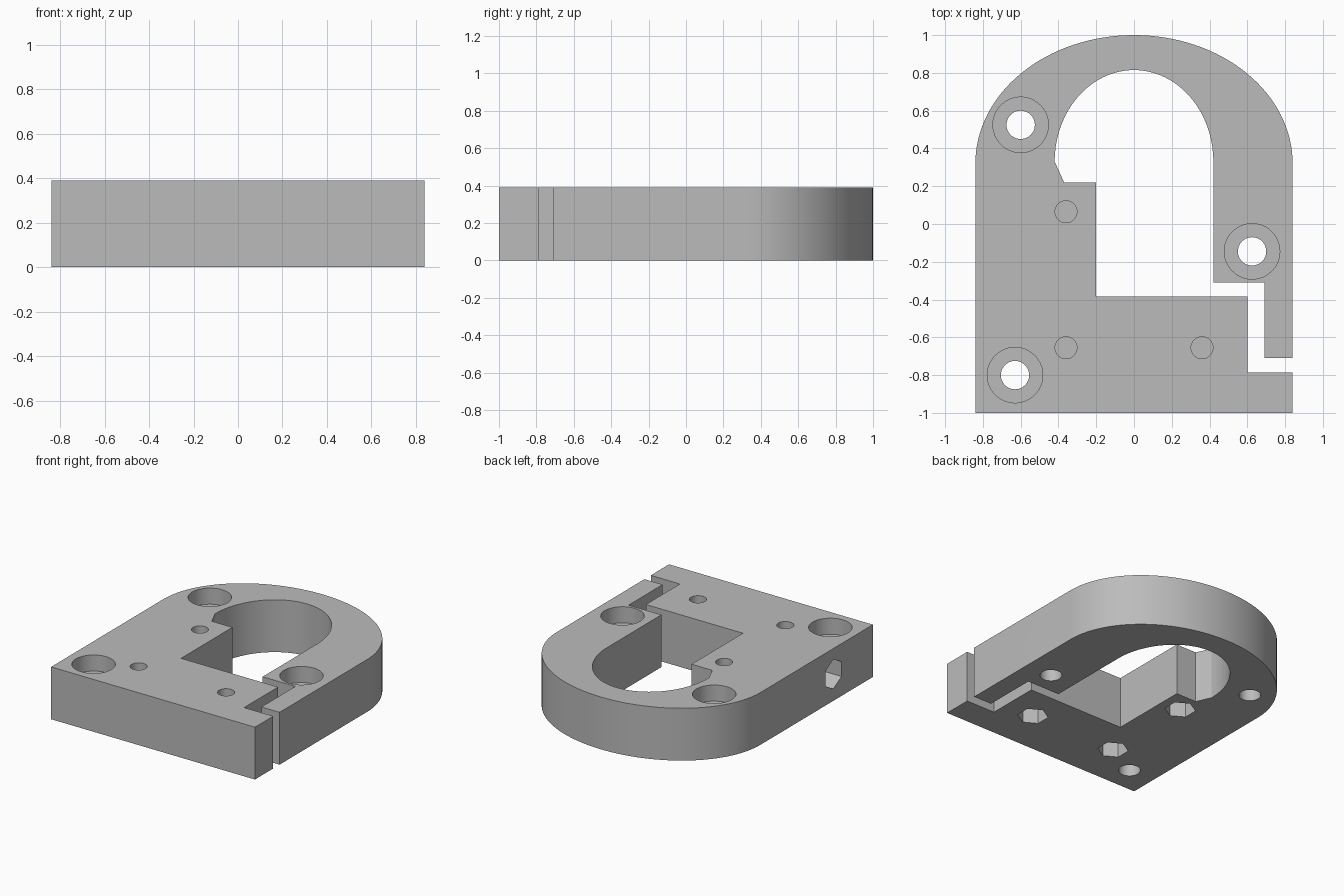
import bpy
import bmesh
from math import sin, cos, pi, radians
from mathutils import Matrix

cube = bpy.data.objects.get("Cube")
if cube:
    bpy.data.objects.remove(cube, do_unlink=True)

HEIGHT = 0.39

grey = bpy.data.materials.new("plain_grey")
grey.use_nodes = True
grey.diffuse_color = (0.5, 0.5, 0.5, 1)
grey.node_tree.nodes["Principled BSDF"].inputs["Base Color"].default_value = (0.5, 0.5, 0.5, 1)


def make_object(name, bm):
    mesh = bpy.data.meshes.new(name)
    bmesh.ops.recalc_face_normals(bm, faces=bm.faces)
    bm.to_mesh(mesh)
    bm.free()
    mesh.materials.append(grey)
    obj = bpy.data.objects.new(name, mesh)
    bpy.context.collection.objects.link(obj)
    return obj


def arch(rx, ry, base, steps=64):
    """Half ellipse from right to left."""
    return [(rx * cos(pi * i / steps), base + ry * sin(pi * i / steps)) for i in range(steps + 1)]


# Clamp body: arched plate with a stepped opening and a clamping slot
outline = [(-0.84, -1), (0.84, -1), (0.84, -0.785), (0.6, -0.785), (0.6, -0.385),
           (-0.2, -0.385), (-0.2, 0.22), (-0.37, 0.22)]
outline += arch(0.42, 0.485, 0.33)[::-1]
outline += [(0.42, -0.31), (0.69, -0.31), (0.69, -0.71), (0.84, -0.71)]
outline += arch(0.84, 0.68, 0.32)

bm = bmesh.new()
base = bm.faces.new([bm.verts.new((x, y, 0)) for x, y in outline])
extruded = bmesh.ops.extrude_face_region(bm, geom=[base])
top_verts = [v for v in extruded["geom"] if isinstance(v, bmesh.types.BMVert)]
bmesh.ops.translate(bm, verts=top_verts, vec=(0, 0, HEIGHT))
body = make_object("clamp_body", bm)


# Hole cutters
def cut(name, radius, start, end, at, sides=48, along_x=False, turn=0):
    """Prism from start to end along z at (x, y), or along x at (y, z)."""
    bm = bmesh.new()
    spin = Matrix.Rotation(radians(turn), 4, "Z")
    move = Matrix.Translation((0, 0, (start + end) / 2))
    bmesh.ops.create_cone(bm, cap_ends=True, segments=sides, radius1=radius, radius2=radius,
                          depth=end - start, matrix=move @ spin)
    if along_x:
        place = Matrix.Translation((0, *at)) @ Matrix.Rotation(pi / 2, 4, "Y")
    else:
        place = Matrix.Translation((*at, 0))
    bm.transform(place)
    cutter = make_object(name, bm)
    cutter.hide_render = True
    mod = body.modifiers.new(name, "BOOLEAN")
    mod.operation = "DIFFERENCE"
    mod.solver = "EXACT"
    mod.object = cutter
    bpy.context.view_layer.objects.active = body
    bpy.ops.object.modifier_apply(modifier=name)
    bpy.data.objects.remove(cutter, do_unlink=True)


# Counterbored mounting holes
for spot in [(-0.6, 0.525), (0.625, -0.145), (-0.63, -0.8)]:
    cut("mounting_hole", 0.075, -0.1, 0.5, spot)
    cut("counterbore", 0.147, HEIGHT - 0.12, 0.5, spot)

# Small screw holes with hexagonal nut pockets underneath, thin web between
for spot in [(-0.36, 0.065), (-0.36, -0.655), (0.36, -0.655)]:
    cut("screw_hole", 0.058, 0.215, 0.5, spot)
    cut("nut_pocket", 0.107, -0.1, 0.2, spot, sides=6, turn=0)

# Clamping bolt hole across the body with a nut pocket on one side
cut("clamp_bolt_hole", 0.057, -1, 1, (-0.535, 0.2), along_x=True)
cut("clamp_nut_pocket", 0.11, -1, -0.64, (-0.535, 0.2), sides=6, along_x=True, turn=30)

# Smooth curved walls, sharp edges kept
bpy.ops.object.select_all(action="DESELECT")
body.select_set(True)
bpy.context.view_layer.objects.active = body
bpy.ops.object.shade_smooth_by_angle(angle=radians(25))
